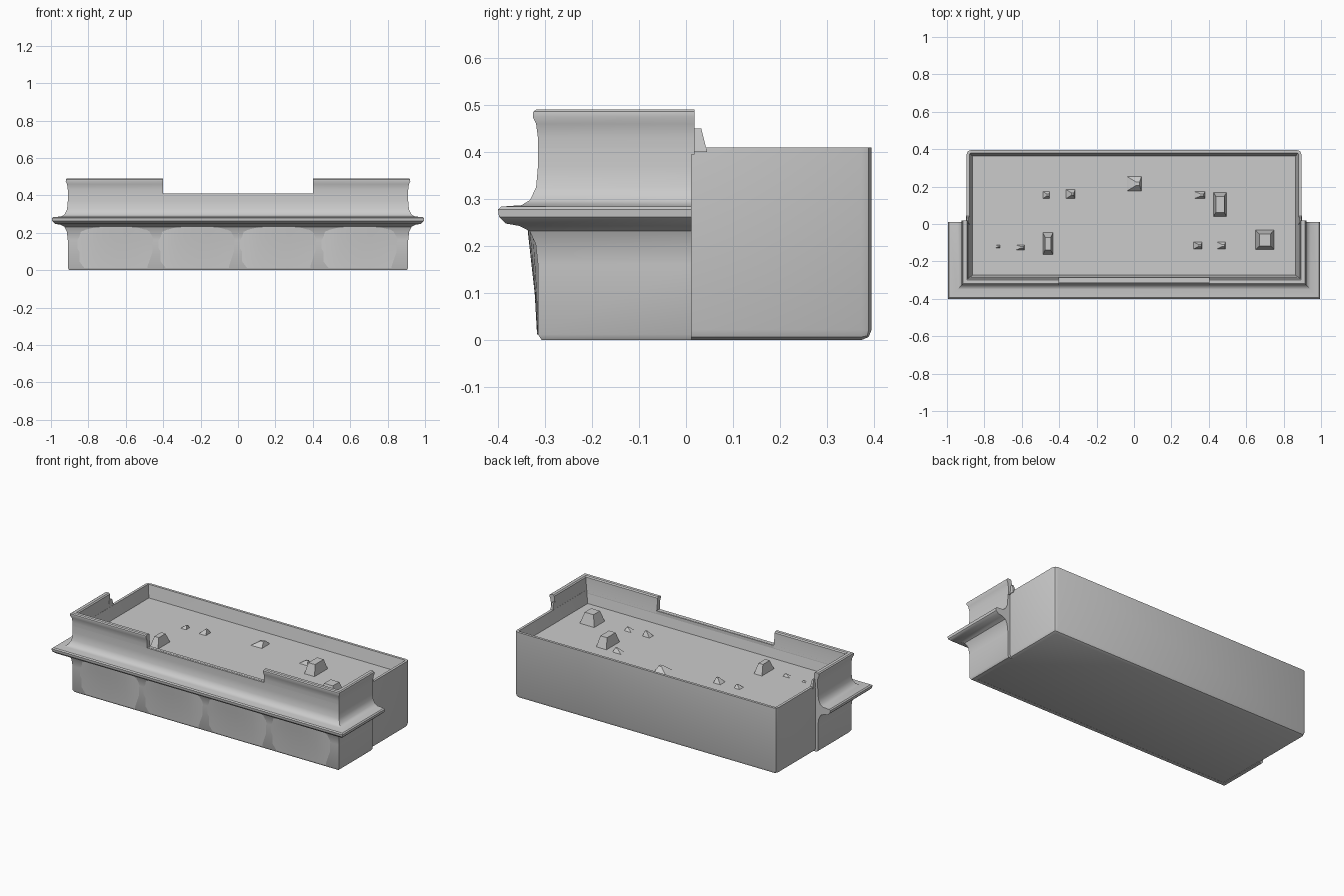
import bpy, bmesh, math

if "Cube" in bpy.data.objects:
    bpy.data.objects.remove(bpy.data.objects["Cube"])


def finish(name, bm):
    """Turn a bmesh into a smooth-by-angle object."""
    bmesh.ops.recalc_face_normals(bm, faces=bm.faces[:])
    me = bpy.data.meshes.new(name)
    bm.to_mesh(me)
    bm.free()
    me.shade_smooth()
    me.set_sharp_from_angle(angle=math.radians(35))
    ob = bpy.data.objects.new(name, me)
    bpy.context.collection.objects.link(ob)
    return ob


def frustum(name, x, y, z0, w, d, h, taper=1.0, lean=0.0):
    """Box with a narrowed, optionally shifted top."""
    bm = bmesh.new()
    bmesh.ops.create_cube(bm, size=1)
    for v in bm.verts:
        t = taper if v.co.z > 0 else 1
        v.co = (x + v.co.x * w * t + (lean if v.co.z > 0 else 0),
                y + v.co.y * d * t, z0 + (v.co.z + .5) * h)
    return finish(name, bm)


def sweep(name, path, profile):
    """Sweep a closed (offset, z) profile along points (x, y, dx, dy)."""
    bm = bmesh.new()
    rings = [[bm.verts.new((x + dx * o, y + dy * o, z)) for o, z in profile]
             for x, y, dx, dy in path]
    n = len(profile)
    for a, b in zip(rings, rings[1:]):
        for i in range(n):
            j = (i + 1) % n
            bm.faces.new((a[i], a[j], b[j], b[i]))
    bm.faces.new(rings[0])
    bm.faces.new(rings[-1])
    return finish(name, bm)


# Main block with rounded edges and a sunken roof
bm = bmesh.new()
bmesh.ops.create_cube(bm, size=1)
for v in bm.verts:
    v.co = (v.co.x * 1.79, .045 + v.co.y * .70, .205 + v.co.z * .41)
edges = [e for e in bm.edges if not all(v.co.z > .4 for v in e.verts)]
bmesh.ops.bevel(bm, geom=edges, offset=.022, segments=2, profile=.5, affect='EDGES')
top = [f for f in bm.faces if all(v.co.z > .4 for v in f.verts)]
bmesh.ops.inset_region(bm, faces=top, thickness=.016)
bmesh.ops.inset_region(bm, faces=top, thickness=.016, depth=0)
for v in top[0].verts:
    v.co.z = .335
finish("building_body", bm)

# Front shell: lower wall, flared canopy and upper wall wrapped round three sides
X, Y, BACK = .90, -.305, .012
wrap = [(-X, BACK, -1, 0), (-X, Y, -1, -1), (X, Y, 1, -1), (X, BACK, 1, 0)]
shell = [(-.02, .0), (.002, .0), (.010, .012), (.010, .16), (.015, .205),
         (.028, .232), (.050, .243), (.078, .248), (.093, .262), (.095, .278),
         (.088, .284), (.045, .287), (.027, .298), (.014, .325), (.010, .37),
         (.010, .409), (-.02, .409)]
sweep("canopy_shell", wrap, shell)

# Raised parapets at both front corners
for s, side in ((-1, "left"), (1, "right")):
    path = [(s * .40, Y, 0, -1), (s * X, Y, s, -1), (s * X, BACK + .006, s, 0)]
    crest = [(.010, .395), (.010, .43), (.014, .46), (.021, .475), (.020, .486),
             (.013, .491), (-.006, .491), (-.012, .484), (-.014, .45), (-.022, .395)]
    sweep("parapet_" + side, path, crest)
    frustum("parapet_foot_" + side, s * .889, .02, .40, .02, .05, .05, .5)

# Four shallow bulging shopfront panels
for i in range(4):
    x0 = -.87 + i * .435
    bm = bmesh.new()
    cols = []
    for k in range(9):
        t = k / 8
        b = math.sin(math.pi * t) ** .6 if 0 < t < 1 else 0
        cols.append([bm.verts.new((x0 + t * .435, -.313 - b * o, z))
                     for o, z in ((.004, .012), (.009, .10), (.018, .18), (.024, .235))])
    for a, c in zip(cols, cols[1:]):
        for j in range(3):
            bm.faces.new((a[j], c[j], c[j + 1], a[j + 1]))
    ob = finish("shopfront_panel_%d" % (i + 1), bm)

# Rooftop units
ROOF = .333
for i, (x, y, w, d, h, t) in enumerate([
        (.70, -.085, .10, .105, .068, .6),
        (.46, .105, .07, .13, .065, .65),
        (-.46, -.105, .055, .12, .06, .55)]):
    frustum("roof_unit_%d" % (i + 1), x, y, ROOF, w, d, h, t)

# Small roof vents
for i, (x, y, w, d, h) in enumerate([
        (0, .215, .08, .08, .03), (.35, .155, .06, .04, .025),
        (-.34, .16, .05, .05, .03), (-.47, .155, .04, .04, .02),
        (.34, -.115, .05, .04, .03), (.465, -.115, .05, .04, .02),
        (-.61, -.125, .05, .03, .015), (-.73, -.12, .03, .02, .01)]):
    frustum("roof_vent_%d" % (i + 1), x, y, ROOF, w, d, h, .25, w * .25)
